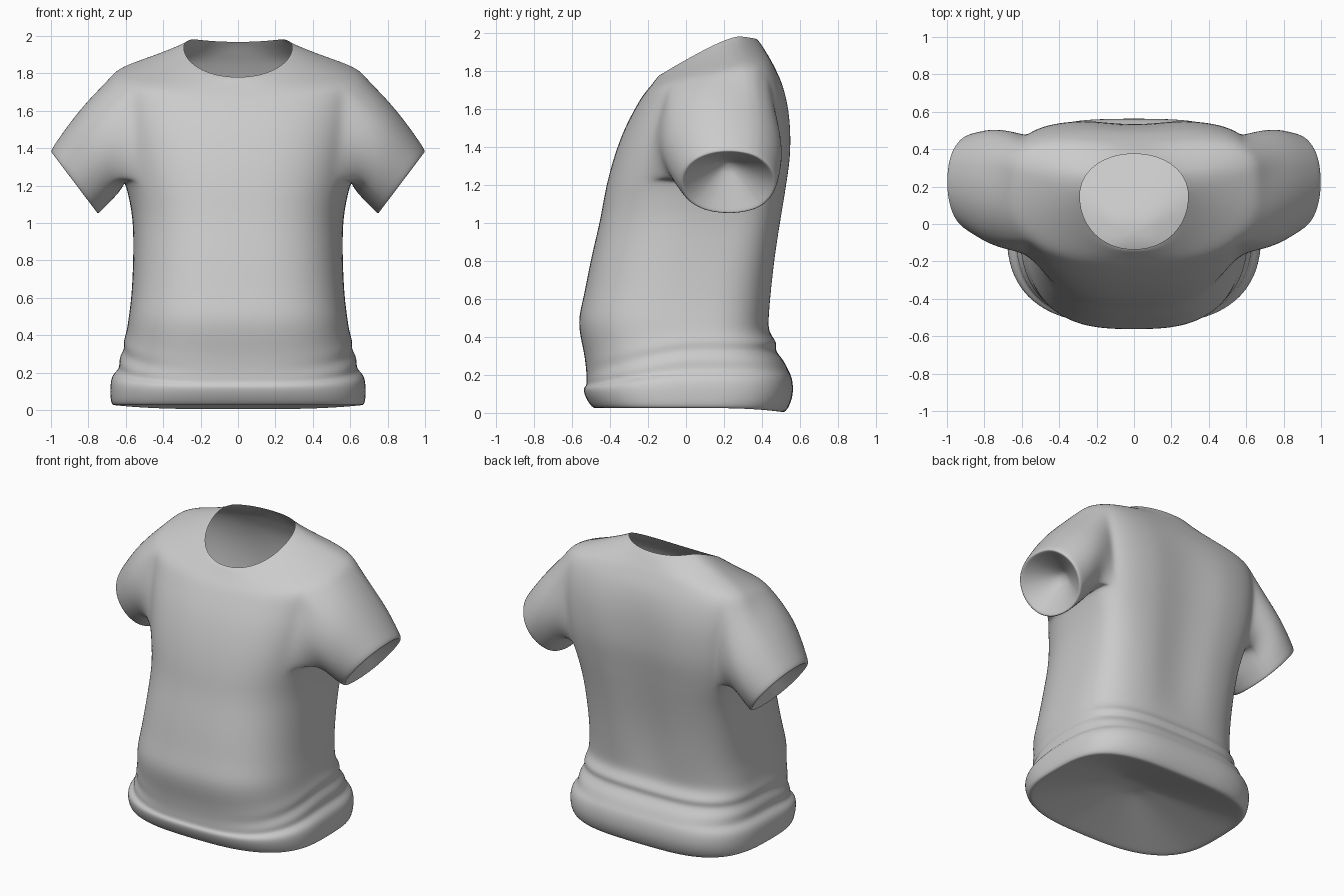
import bpy
import bmesh
import math
from mathutils import Vector

old = bpy.data.objects.get("Cube")
if old:
    bpy.data.objects.remove(old, do_unlink=True)

COLUMNS = 48
HALF = COLUMNS // 2

# Body rings from hem to armpit: side height, front dip, front y, back y, half width
BODY = [
    (.025, 0, -.47, .505, .655),
    (.025, 0, -.495, .53, .68),
    (.1, -.02, -.53, .57, .685),
    (.19, -.06, -.545, .56, .68),
    (.22, -.08, -.525, .54, .63),
    (.28, -.11, -.525, .515, .64),
    (.33, -.12, -.525, .465, .605),
    (.37, -.11, -.53, .485, .615),
    (.42, -.09, -.54, .435, .595),
    (.5, -.02, -.575, .44, .585),
    (.6, 0, -.54, .45, .57),
    (.8, 0, -.505, .47, .56),
    (1, 0, -.455, .5, .56),
    (1.12, 0, -.435, .52, .58),
    (1.22, 0, -.415, .535, .605),
]
# Yoke rings from armpit to neckline
YOKE = [
    (1.35, 0, -.38, .555, .63),
    (1.5, 0, -.325, .555, .65),
    (1.63, -.02, -.265, .54, .665),
    (1.75, -.08, -.23, .505, .67),
    (1.825, -.12, -.2, .465, .65),
    (1.87, -.14, -.18, .445, .54),
    (1.92, -.165, -.16, .42, .42),
    (1.965, -.19, -.145, .395, .33),
    (1.99, -.21, -.135, .375, .29),
]
RINGS = BODY + YOKE
ARM_LOW, ARM_HIGH = len(BODY) - 1, len(BODY) + 4
ARM_FRONT, ARM_BACK = -5, 5


def ramp(value, low, high):
    t = max(0, min(1, (value - low) / (high - low)))
    return t * t * (3 - 2 * t)


def ring_point(ring, column):
    """Rounded-box section whose front and back halves differ."""
    side_z, dip, front, back, width = ring
    angle = math.tau * column / COLUMNS
    c, s = math.cos(angle), math.sin(angle)
    neck = ramp(side_z, 1.8, 1.97)
    upper = ramp(side_z, .4, 1.3)
    middle = .2 * upper - .05 * neck
    ridge = .28 * upper
    power = 2.8 - .1 * upper if s < 0 else 3.3 + .6 * upper
    power += (2.1 - power) * neck
    x = math.copysign(abs(c) ** (2 / power), c) * width
    reach = abs(s) ** (2 / power)
    y = middle + reach * ((front if s < 0 else back) - middle)
    # The front slopes down from the shoulder ridge
    z = side_z + dip * max(0, (ridge - y) / (ridge - front)) ** 1.2
    if s > 0:
        z -= .022 * s * s * (neck + 1 - ramp(side_z, .02, .15))
        # Shallow groove along the spine
        groove = ramp(side_z, .4, .7) * (1 - ramp(side_z, 1.5, 1.85))
        y -= .03 * groove * math.exp(-(x / .12) ** 2)
    return Vector((x, y, z))


def add_band(bm, lower, upper):
    count = len(lower)
    for i in range(count):
        j = (i + 1) % count
        bm.faces.new((lower[i], lower[j], upper[j], upper[i]))


def add_lining(bm, rim, apex):
    """Close an opening with a hollow inside its rim."""
    inner = rim
    for t in (.06, .5):
        ring = [bm.verts.new(v.co.lerp(apex, t)) for v in rim]
        add_band(bm, inner, ring)
        inner = ring
    tip = bm.verts.new(apex)
    for a, b in zip(inner, inner[1:] + inner[:1]):
        bm.faces.new((a, b, tip))


def side_column(k, side):
    return (k if side > 0 else HALF - k) % COLUMNS


# Body shell, left open at the neck and armholes
bm = bmesh.new()
grid = [[bm.verts.new(ring_point(r, c)) for c in range(COLUMNS)] for r in RINGS]
arm_cells = {(r, side_column(k if s > 0 else k + 1, s))
             for r in range(ARM_LOW, ARM_HIGH)
             for k in range(ARM_FRONT, ARM_BACK) for s in (1, -1)}
for r in range(len(RINGS) - 1):
    for c in range(COLUMNS):
        if (r, c) not in arm_cells:
            d = (c + 1) % COLUMNS
            bm.faces.new((grid[r][c], grid[r][d], grid[r + 1][d], grid[r + 1][c]))
add_lining(bm, grid[0], Vector((0, -.05, .22)))

# Sleeves grow from the armhole edges to the slanted cuffs
path = [(ARM_LOW, k) for k in range(ARM_FRONT, ARM_BACK)]
path += [(r, ARM_BACK) for r in range(ARM_LOW, ARM_HIGH)]
path += [(ARM_HIGH, k) for k in range(ARM_BACK, ARM_FRONT, -1)]
path += [(r, ARM_FRONT) for r in range(ARM_HIGH, ARM_LOW, -1)]
arm_centre = Vector((.62, .165, 1.52))
cuff_centre = Vector((.875, .225, 1.215))
cuff_up = Vector((.13, 0, .172))
cuff_apex = Vector((.74, .22, 1.32))


def sleeve_point(start, t, scale=1):
    offset = start - arm_centre
    angle = math.atan2(offset.z, offset.y)
    c, s = math.cos(angle), math.sin(angle)
    cuff = cuff_centre + (Vector((0, .26 * c, 0)) + cuff_up * s) * scale
    hole = Vector((.6 + .03 * s, arm_centre.y + .32 * c, arm_centre.z + .3 * s))
    root = start.lerp(hole, min(1, 2.5 * t))
    bulge = Vector((.4 * max(s, 0), c, .8 * max(s, 0))) * .03 * math.sin(math.pi * t)
    return root.lerp(cuff, t) + bulge


for side in (1, -1):
    loop = [grid[r][side_column(k, side)] for r, k in path]
    starts = [Vector((v.co.x * side, v.co.y, v.co.z)) for v in loop]
    steps = [(t, 1) for t in (.12, .3, .5, .7, .88, 1)] + [(1, .94)]
    for t, scale in steps:
        ring = []
        for start in starts:
            p = sleeve_point(start, t, scale)
            ring.append(bm.verts.new((p.x * side, p.y, p.z)))
        add_band(bm, loop, ring)
        loop = ring
    add_lining(bm, loop, Vector((cuff_apex.x * side, cuff_apex.y, cuff_apex.z)))

bmesh.ops.delete(bm, geom=[v for v in bm.verts if not v.link_faces], context='VERTS')
bmesh.ops.recalc_face_normals(bm, faces=bm.faces[:])
for face in bm.faces:
    face.smooth = True

mesh = bpy.data.meshes.new("shirt")
bm.to_mesh(mesh)
bm.free()
shirt = bpy.data.objects.new("shirt", mesh)
bpy.context.collection.objects.link(shirt)

# Plain grey cloth
cloth = bpy.data.materials.new("grey_cloth")
cloth.use_nodes = True
grey = (.6, .6, .6, 1)
cloth.diffuse_color = grey
cloth.node_tree.nodes["Principled BSDF"].inputs["Base Color"].default_value = grey
mesh.materials.append(cloth)

smooth = shirt.modifiers.new("soft_cloth", 'SUBSURF')
smooth.levels = smooth.render_levels = 2
